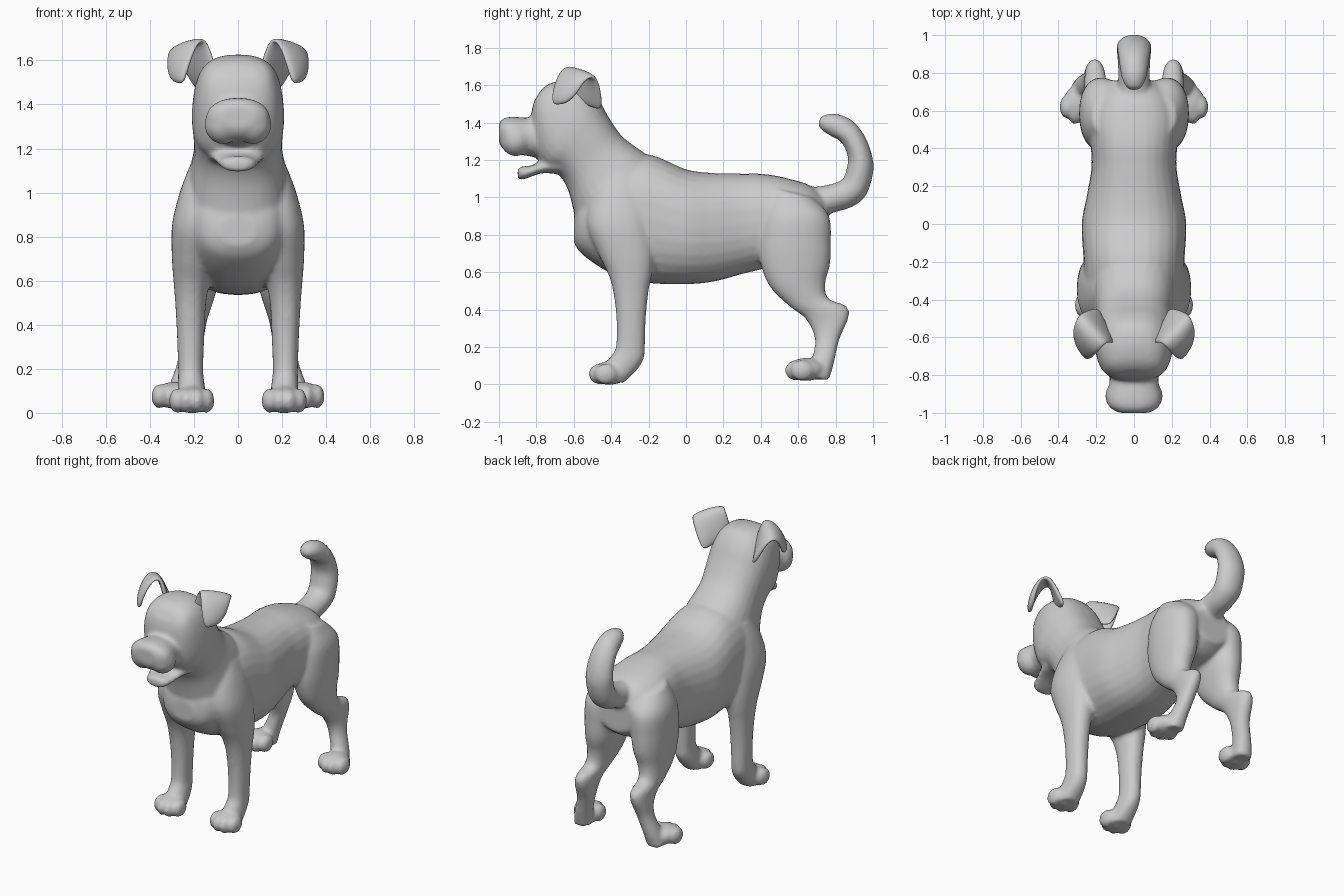
import bpy, bmesh, math
from mathutils import Vector, Matrix

SIDES, STEPS = 28, 5


def spline(rows):
    """Catmull-Rom interpolation of ring parameters."""
    out = []
    for i in range(len(rows) - 1):
        p = [rows[max(i - 1, 0)], rows[i], rows[i + 1], rows[min(i + 2, len(rows) - 1)]]
        for s in range(STEPS):
            t = s / STEPS
            out.append([0.5 * (2 * b + (c - a) * t + (2 * a - 5 * b + 4 * c - d) * t * t
                               + (3 * b - a - 3 * c + d) * t ** 3) for a, b, c, d in zip(*p)])
    return out + [list(rows[-1])]


def spow(v, n):
    return math.copysign(abs(v) ** (2 / n), v)


def loft(bm, rows, n=2.2, side=1):
    """Skin rings given as (x, y1, z1, y2, z2, half width): two opposite points plus a width."""
    rings = []
    for x, y1, z1, y2, z2, rx in spline(rows):
        a, b = Vector((x, y1, z1)), Vector((x, y2, z2))
        mid, half = (a + b) / 2, (a - b) / 2
        ring = []
        for k in range(SIDES):
            t = math.tau * k / SIDES
            p = mid + Vector((rx * spow(math.cos(t), n), 0, 0)) + half * spow(math.sin(t), n)
            ring.append(bm.verts.new((p.x * side, p.y, p.z)))
        rings.append(ring)
    faces = [bm.faces.new(rings[0]), bm.faces.new(rings[-1])]
    for r, q in zip(rings, rings[1:]):
        for k in range(SIDES):
            j = (k + 1) % SIDES
            faces.append(bm.faces.new((r[k], r[j], q[j], q[k])))
    bmesh.ops.recalc_face_normals(bm, faces=faces)


def ball(bm, pos, size):
    m = Matrix.Translation(pos) @ Matrix.Diagonal((*size, 1))
    bmesh.ops.create_uvsphere(bm, u_segments=20, v_segments=14, radius=1, matrix=m)


def paw(bm, x, y, z, side):
    ball(bm, (side * x, y + 0.05, z + 0.06), (0.085, 0.10, 0.062))
    for dx, dy in ((-0.068, 0.03), (-0.024, 0), (0.024, 0), (0.068, 0.03)):
        ball(bm, (side * (x + dx), y + dy, z + 0.055), (0.035, 0.062, 0.056))


def upright(rows):
    """Rings standing across y: (y, top, bottom, half width)."""
    return [(0, y, t, y, b, w) for y, t, b, w in rows]


def level(rows):
    """Rings lying across z: (z, x, front, back, half width)."""
    return [(x, f, z, b, z, w) for z, x, f, b, w in rows]


bm = bmesh.new()

# Torso
loft(bm, upright([
    (-0.60, 0.89, 0.76, 0.08), (-0.56, 1.00, 0.70, 0.17), (-0.45, 1.15, 0.62, 0.24),
    (-0.33, 1.22, 0.565, 0.26), (-0.18, 1.225, 0.54, 0.268), (0.0, 1.15, 0.535, 0.277),
    (0.15, 1.13, 0.55, 0.25), (0.30, 1.127, 0.59, 0.225), (0.42, 1.125, 0.62, 0.23),
    (0.55, 1.10, 0.66, 0.24), (0.67, 1.06, 0.68, 0.20), (0.76, 0.98, 0.74, 0.12)]), 2.35)

# Neck and skull
loft(bm, [
    (0, -0.58, 0.78, -0.12, 1.15, 0.24), (0, -0.60, 0.92, -0.22, 1.235, 0.22),
    (0, -0.635, 1.05, -0.34, 1.325, 0.20), (0, -0.69, 1.13, -0.42, 1.44, 0.205),
    (0, -0.76, 1.16, -0.475, 1.54, 0.21), (0, -0.81, 1.24, -0.54, 1.61, 0.20),
    (0, -0.83, 1.36, -0.63, 1.627, 0.178), (0, -0.825, 1.46, -0.72, 1.612, 0.14),
    (0, -0.81, 1.52, -0.77, 1.58, 0.08)], 2.4)

# Muzzle with lip pads, and open lower jaw
loft(bm, upright([
    (-0.72, 1.42, 1.20, 0.13), (-0.84, 1.425, 1.22, 0.13), (-0.92, 1.43, 1.235, 0.145),
    (-0.97, 1.425, 1.25, 0.13), (-1.0, 1.40, 1.29, 0.08)]))
for s in (-1, 1):
    ball(bm, (s * 0.068, -0.91, 1.31), (0.085, 0.085, 0.09))
loft(bm, upright([
    (-0.66, 1.22, 1.12, 0.14), (-0.76, 1.195, 1.13, 0.12), (-0.83, 1.17, 1.11, 0.095),
    (-0.88, 1.165, 1.093, 0.075), (-0.90, 1.15, 1.105, 0.045)]))

# Tail
loft(bm, [
    (0, 0.62, 1.05, 0.72, 0.88, 0.09), (0, 0.72, 1.06, 0.78, 0.915, 0.085),
    (0, 0.79, 1.075, 0.88, 0.945, 0.085), (0, 0.84, 1.10, 0.955, 1.00, 0.09),
    (0, 0.86, 1.16, 0.995, 1.10, 0.092), (0, 0.865, 1.22, 1.0, 1.20, 0.092),
    (0, 0.83, 1.295, 0.96, 1.32, 0.085), (0, 0.77, 1.33, 0.89, 1.41, 0.075),
    (0, 0.725, 1.36, 0.80, 1.447, 0.06), (0, 0.705, 1.39, 0.725, 1.437, 0.03)], 2)

for s in (-1, 1):
    # Front leg and shoulder
    loft(bm, level([
        (1.12, 0.15, -0.45, -0.25, 0.07), (1.00, 0.165, -0.51, -0.20, 0.10),
        (0.85, 0.185, -0.53, -0.18, 0.115), (0.70, 0.20, -0.47, -0.17, 0.10),
        (0.60, 0.21, -0.42, -0.18, 0.083), (0.50, 0.215, -0.39, -0.20, 0.07),
        (0.35, 0.215, -0.372, -0.215, 0.062), (0.20, 0.215, -0.375, -0.22, 0.057),
        (0.14, 0.213, -0.41, -0.225, 0.06), (0.08, 0.21, -0.45, -0.26, 0.065),
        (0.01, 0.21, -0.46, -0.33, 0.065)]), side=s)
    paw(bm, 0.21, -0.46, 0, s)

    # Hind leg with bent hock
    loft(bm, [
        (0.13, 0.46, 1.05, 0.68, 1.00, 0.09), (0.165, 0.41, 0.90, 0.765, 0.90, 0.118),
        (0.175, 0.39, 0.75, 0.775, 0.75, 0.115), (0.18, 0.40, 0.64, 0.77, 0.64, 0.105),
        (0.19, 0.45, 0.52, 0.745, 0.54, 0.085), (0.20, 0.55, 0.42, 0.76, 0.46, 0.065),
        (0.205, 0.63, 0.36, 0.855, 0.42, 0.058), (0.21, 0.675, 0.29, 0.87, 0.36, 0.053),
        (0.225, 0.69, 0.22, 0.82, 0.24, 0.05), (0.26, 0.67, 0.12, 0.79, 0.11, 0.055),
        (0.275, 0.65, 0.03, 0.765, 0.025, 0.06)], side=s)
    paw(bm, 0.29, 0.59, 0.02, s)

# Blend all body parts into one smooth skin
mesh = bpy.data.meshes.new("dog_body")
bm.to_mesh(mesh)
bm.free()
body = bpy.data.objects.new("dog_body", mesh)
bpy.context.collection.objects.link(body)
rem = body.modifiers.new("blend", 'REMESH')
rem.mode, rem.voxel_size, rem.use_smooth_shade = 'VOXEL', 0.013, True
smo = body.modifiers.new("soften", 'SMOOTH')
smo.factor, smo.iterations = 0.5, 5

# Folded ears: sheet of rows (inner edge, outer edge) bent forward over the fold
edges = [((0.09, -0.64, 1.52), (0.18, -0.44, 1.45)), ((0.115, -0.63, 1.63), (0.25, -0.455, 1.57)),
         ((0.15, -0.63, 1.71), (0.30, -0.48, 1.655)), ((0.19, -0.68, 1.67), (0.32, -0.54, 1.63)),
         ((0.225, -0.715, 1.57), (0.32, -0.58, 1.55)), ((0.25, -0.715, 1.49), (0.29, -0.64, 1.50))]
bulge = [(0.03, 0.03, 0), (0.02, 0.02, 0), (0, 0, 0.01), (0.01, -0.01, 0.01), (0.015, -0.015, 0), (0, 0, 0)]
verts = []
for (a, b), d in zip(edges, bulge):
    a, b = Vector(a), Vector(b)
    verts += [a, (a + b) / 2 + Vector(d), b]
faces = [(3 * r + c, 3 * r + c + 1, 3 * r + c + 4, 3 * r + c + 3) for r in range(5) for c in range(2)]
mesh = bpy.data.meshes.new("ears")
mesh.from_pydata(verts, [], faces)
for p in mesh.polygons:
    p.use_smooth = True
ears = bpy.data.objects.new("ears", mesh)
bpy.context.collection.objects.link(ears)
sol = ears.modifiers.new("thickness", 'SOLIDIFY')
sol.thickness, sol.offset = 0.035, 0
ears.modifiers.new("round", 'SUBSURF').levels = 2
ears.modifiers["round"].render_levels = 2
ears.modifiers.new("pair", 'MIRROR')
